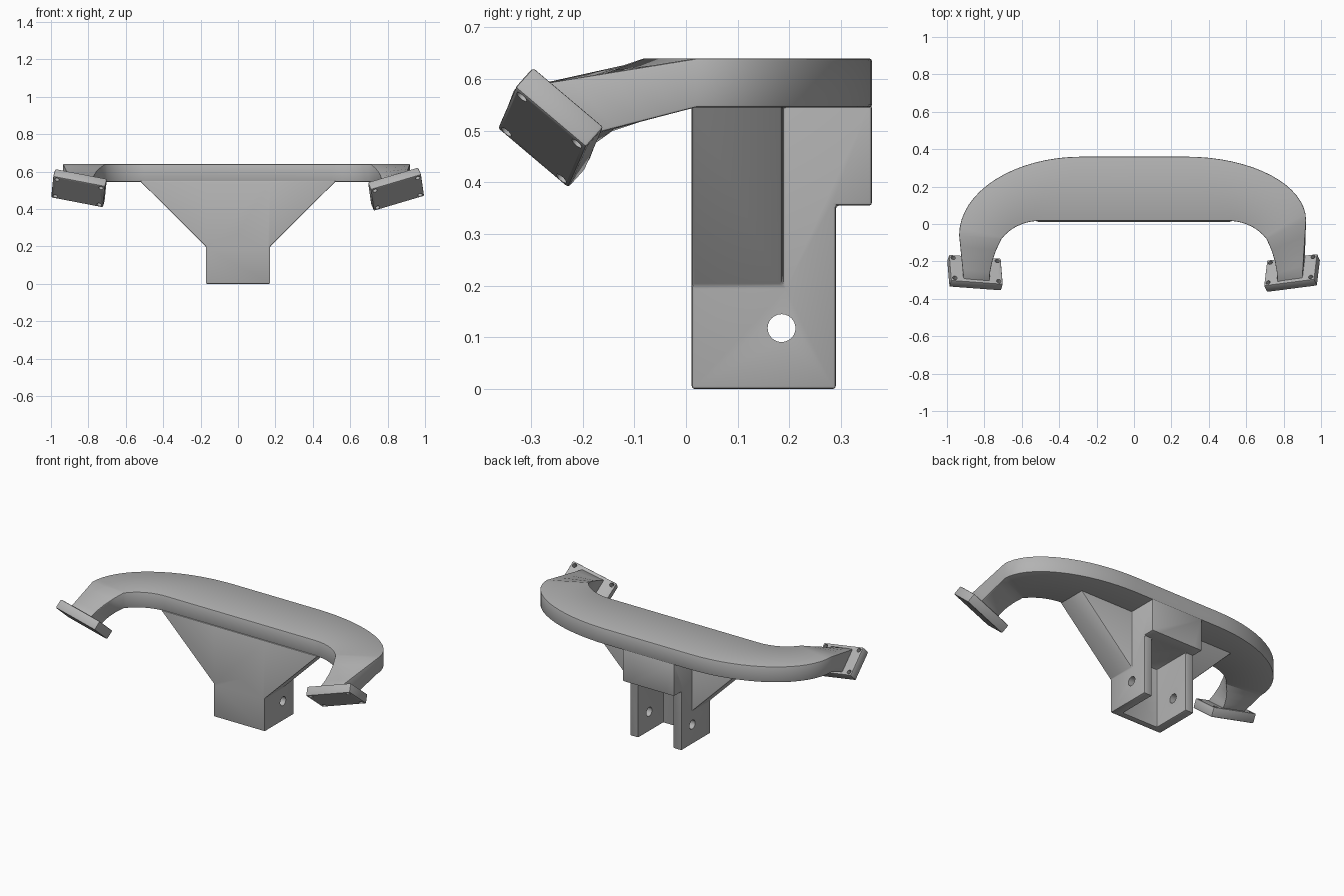
import bpy, bmesh, math
from mathutils import Vector, Matrix

cube = bpy.data.objects.get("Cube")
if cube:
    bpy.data.objects.remove(cube, do_unlink=True)

gray = bpy.data.materials.new("plain gray")
gray.use_nodes = True
gray.diffuse_color = (0.45, 0.45, 0.45, 1)
gray.node_tree.nodes["Principled BSDF"].inputs["Base Color"].default_value = gray.diffuse_color


def make(name, bm):
    bmesh.ops.recalc_face_normals(bm, faces=bm.faces)
    mesh = bpy.data.meshes.new(name)
    bm.to_mesh(mesh)
    bm.free()
    mesh.materials.append(gray)
    obj = bpy.data.objects.new(name, mesh)
    bpy.context.collection.objects.link(obj)
    return obj


def loft(name, rings):
    """Skin a row of equal rings and cap both ends."""
    bm = bmesh.new()
    rows = [[bm.verts.new(p) for p in ring] for ring in rings]
    n = len(rows[0])
    for a, b in zip(rows, rows[1:]):
        for i in range(n):
            j = (i + 1) % n
            bm.faces.new((a[i], a[j], b[j], b[i]))
    bm.faces.new(rows[0])
    bm.faces.new(rows[-1])
    return make(name, bm)


def cylinder(name, radius, depth, matrix):
    bm = bmesh.new()
    bmesh.ops.create_cone(bm, cap_ends=True, segments=24, radius1=radius,
                          radius2=radius, depth=depth, matrix=matrix)
    return make(name, bm)


def apply(obj, mod):
    with bpy.context.temp_override(object=obj, active_object=obj):
        bpy.ops.object.modifier_apply(modifier=mod.name)


def combine(obj, tool, operation):
    mod = obj.modifiers.new("cut", 'BOOLEAN')
    mod.operation, mod.object, mod.solver = operation, tool, 'EXACT'
    apply(obj, mod)
    bpy.data.objects.remove(tool, do_unlink=True)


def soften(obj, width):
    mod = obj.modifiers.new("soft edges", 'BEVEL')
    mod.width, mod.segments, mod.limit_method = width, 2, 'ANGLE'
    mod.angle_limit = math.radians(35)
    apply(obj, mod)


def smooth(obj):
    bpy.ops.object.select_all(action='DESELECT')
    obj.select_set(True)
    bpy.context.view_layer.objects.active = obj
    bpy.ops.object.shade_smooth_by_angle(angle=math.radians(25))


# Tilted mounting pads, each with four through holes
def pad(name, centre, across, down):
    u = Vector(across).normalized()
    v = Vector(down)
    v = (v - u * v.dot(u)).normalized()
    w = u.cross(v)
    frame = Matrix((u, v, w)).transposed().to_4x4()
    frame.translation = Vector(centre)
    bm = bmesh.new()
    bmesh.ops.create_cube(bm, size=1, matrix=frame @ Matrix.Diagonal((0.283, 0.18, 0.055, 1)))
    obj = make(name, bm)
    soften(obj, 0.006)
    for sx in (-1, 1):
        for sy in (-1, 1):
            at = frame @ Matrix.Translation((sx * 0.12, sy * 0.07, 0))
            combine(obj, cylinder("hole", 0.012, 0.2, at), 'DIFFERENCE')
    smooth(obj)
    return frame


left_pad = pad("left_pad", (0.845, -0.262, 0.506), (0.27, 0.035, 0.08), (0.025, 0.14, -0.115))
right_pad = pad("right_pad", (-0.85, -0.26, 0.511), (0.27, -0.02, -0.052), (-0.012, 0.14, -0.115))

# Curved handle: flat plate whose ends bend down to the pads
TOP, BOTTOM = 0.64, 0.545


def half(side, rx, ry, y0, frame):
    rings = []
    for i in range(17):
        t = i / 16
        a, b = math.radians(90 * (1 - t)), math.radians(90 - 57 * t)
        ox, oy = side * (0.28 + rx * math.cos(a)), y0 + ry * math.sin(a)
        ix, iy = side * (0.5 + 0.25 * math.cos(b)), -0.2 + 0.217 * math.sin(b)
        rings.append([Vector(p) for p in ((ox, oy, TOP), (ix, iy, TOP),
                                          (ix, iy, BOTTOM), (ox, oy, BOTTOM))])
    last = rings[-1]
    end = [frame @ Vector((side * x, y, 0.015)) for x, y in
           ((0.07, -0.08), (-0.07, -0.08), (-0.07, 0.07), (0.07, 0.07))]
    for k in (0.25, 0.5, 0.75, 1):
        ring = [p.lerp(q, k) for p, q in zip(last, end)]
        for p in ring[1:3]:
            p.x += side * 0.06 * k * (1 - k)
        rings.append(ring)
    return rings


left = half(1, 0.64, 0.34, 0.02, left_pad)
right = half(-1, 0.655, 0.42, -0.06, right_pad)
handle = loft("curved_handle", right[::-1] + left)
soften(handle, 0.005)
smooth(handle)

# Central bracket: stepped body, flared gusset, rear slot and cross hole
FRONT = 0.011
side_profile = [(FRONT, 0), (0.29, 0), (0.29, 0.355), (0.36, 0.355), (0.36, 0.55), (FRONT, 0.55)]
bracket = loft("bracket", [[(x, y, z) for y, z in side_profile] for x in (-0.172, 0.172)])
flare = [(-0.16, 0.188), (0.16, 0.188), (0.525, 0.55), (-0.525, 0.55)]
combine(bracket, loft("flare", [[(x, y, z) for x, z in flare] for y in (FRONT, 0.187)]), 'UNION')
slot = [(-0.117, -0.1), (0.117, -0.1), (0.117, 0.355), (-0.117, 0.355)]
combine(bracket, loft("slot", [[(x, y, z) for x, z in slot] for y in (0.05, 0.4)]), 'DIFFERENCE')
soften(bracket, 0.006)
cross = Matrix.Translation((0, 0.185, 0.118)) @ Matrix.Rotation(math.pi / 2, 4, 'Y')
combine(bracket, cylinder("cross_hole", 0.027, 1, cross), 'DIFFERENCE')
smooth(bracket)
